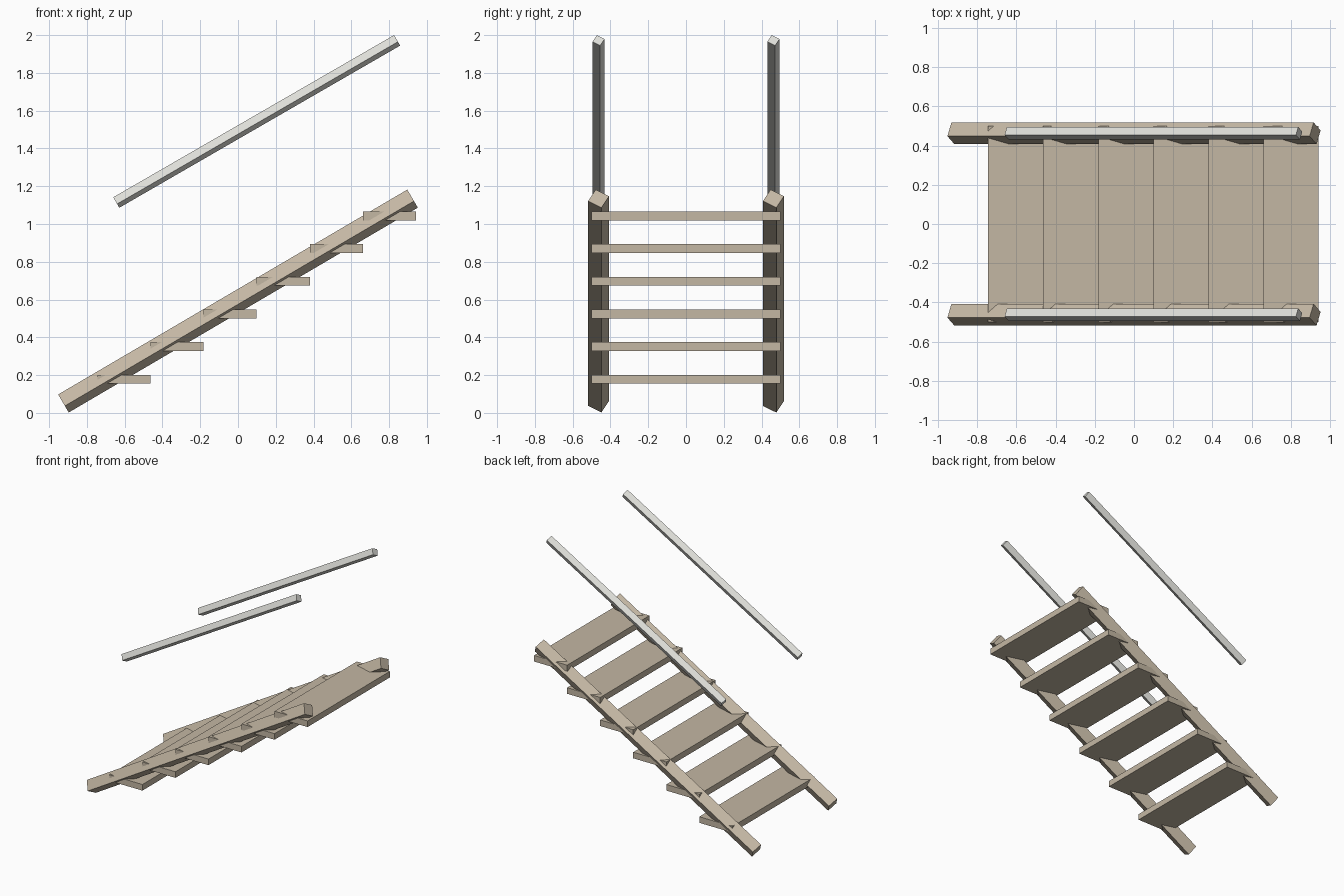
import bpy
from math import radians

if "Cube" in bpy.data.objects:
    bpy.data.objects.remove(bpy.data.objects["Cube"])


def material(name, rgb):
    m = bpy.data.materials.new(name)
    m.diffuse_color = (*rgb, 1)
    m.use_nodes = True
    m.node_tree.nodes["Principled BSDF"].inputs["Base Color"].default_value = m.diffuse_color
    return m


WOOD = material("pale_wood", (0.55, 0.475, 0.37))
METAL = material("light_grey", (0.73, 0.73, 0.69))


def box(name, size, loc, mat, rot=(0, 0, 0)):
    bpy.ops.mesh.primitive_cube_add(size=1, location=loc,
                                    rotation=[radians(a) for a in rot])
    ob = bpy.context.object
    ob.name = name
    ob.scale = size
    bpy.ops.object.transform_apply(location=False, rotation=False, scale=True)
    ob.data.materials.append(mat)
    return ob


# Sloping square bars, rolled about their own length, one per side
for side, y in (("front", -0.463), ("back", 0.463)):
    box(side + "_stringer", (2.143, 0.081, 0.081), (0, y, 0.592), WOOD, (-30, -30.4, 0))
    box(side + "_handrail", (1.717, 0.047, 0.047), (0.099, y, 1.543), METAL, (-30, -30, 0))

# Flat treads, each starting where the one below ends
RUN, RISE = 0.2812, 0.173
for i in range(6):
    box(f"tread_{i + 1}", (RUN, 1.0, 0.047),
        (-0.604 + RUN * i, 0, 0.178 + RISE * i), WOOD)
